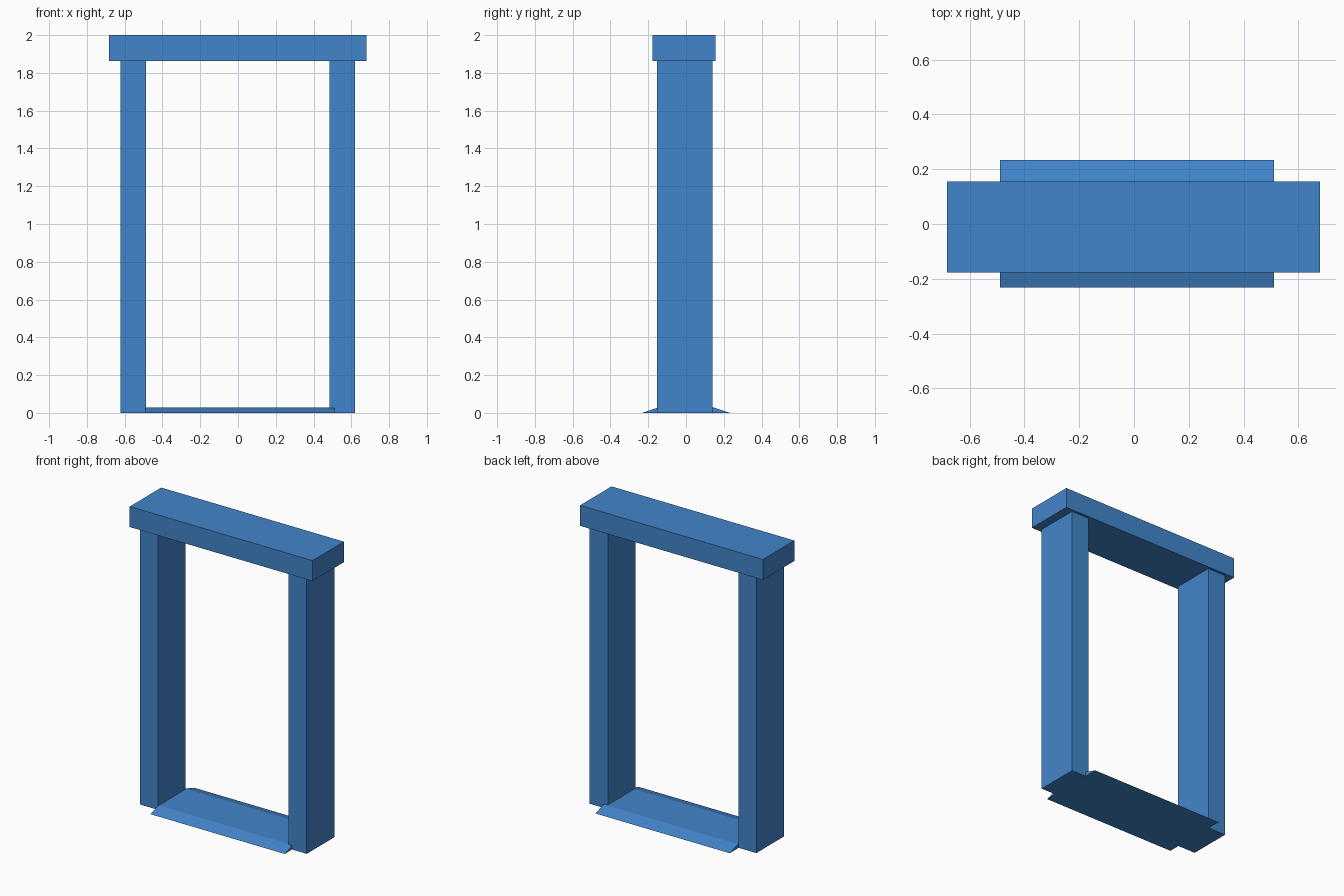
import bpy

if "Cube" in bpy.data.objects:
    bpy.data.objects.remove(bpy.data.objects["Cube"])

blue = bpy.data.materials.new("blue_paint")
blue.diffuse_color = (0.055, 0.235, 0.60, 1)
blue.use_nodes = True
blue.node_tree.nodes["Principled BSDF"].inputs["Base Color"].default_value = blue.diffuse_color


def extrude_x(name, profile, x0, x1):
    """Closed prism: a (y, z) profile swept from x0 to x1."""
    n = len(profile)
    verts = [(x, y, z) for x in (x0, x1) for y, z in profile]
    faces = [tuple(reversed(range(n))), tuple(range(n, 2 * n))]
    faces += [(i, (i + 1) % n, n + (i + 1) % n, n + i) for i in range(n)]
    mesh = bpy.data.meshes.new(name)
    mesh.from_pydata(verts, [], faces)
    mesh.materials.append(blue)
    obj = bpy.data.objects.new(name, mesh)
    bpy.context.collection.objects.link(obj)
    return obj


def box(name, x0, x1, y0, y1, z0, z1):
    return extrude_x(name, [(y0, z0), (y1, z0), (y1, z1), (y0, z1)], x0, x1)


# Side posts
box("left_post", -0.622, -0.487, -0.154, 0.139, 0, 1.862)
box("right_post", 0.485, 0.620, -0.154, 0.139, 0, 1.862)

# Lintel, overhanging the posts
box("lintel", -0.682, 0.680, -0.178, 0.156, 1.862, 2.0)

# Threshold with a ramp at the front and back
extrude_x("threshold", [(-0.232, 0), (0.234, 0), (0.148, 0.028), (-0.148, 0.028)],
          -0.49, 0.511)
